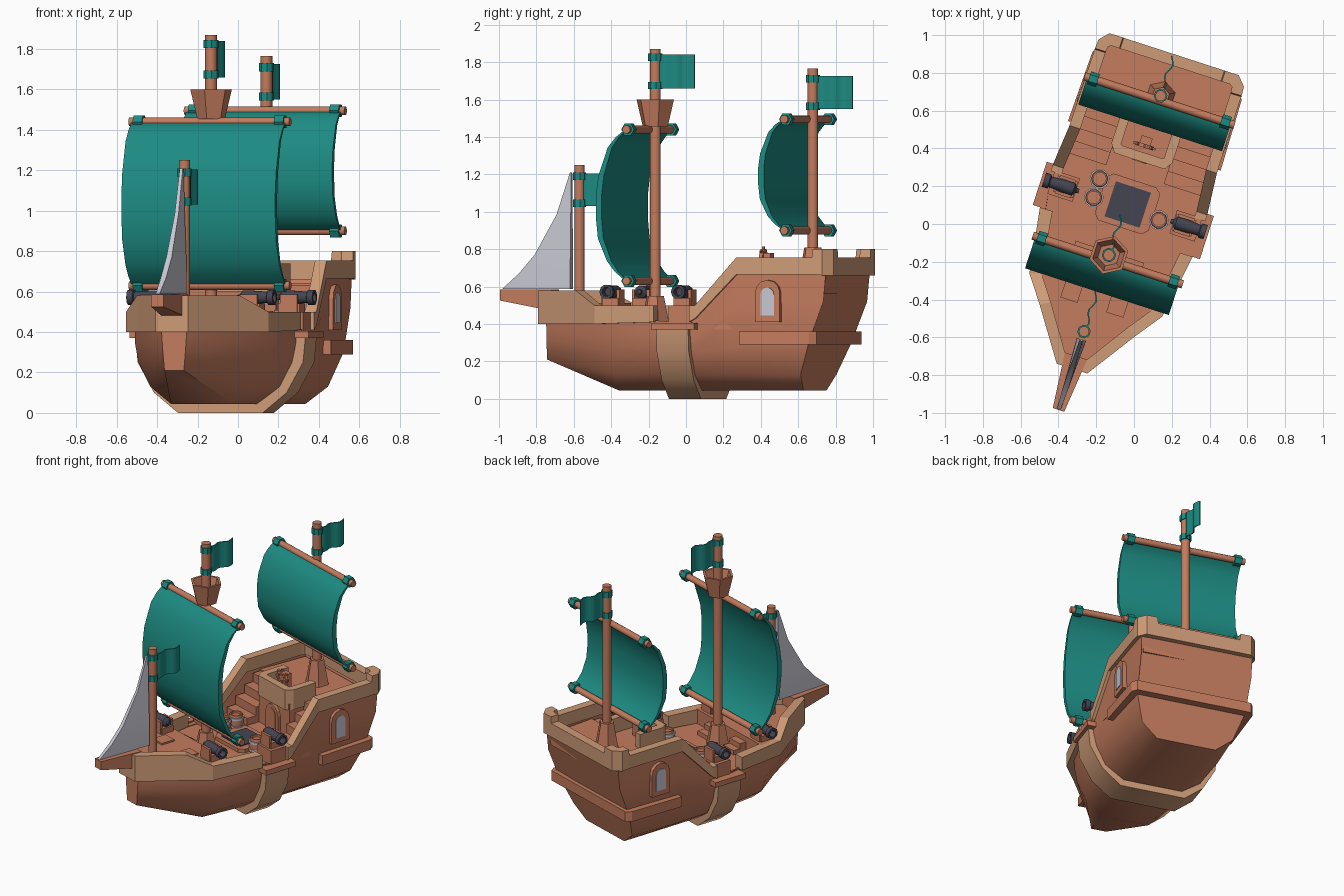
import bpy, bmesh, math
from mathutils import Matrix

if "Cube" in bpy.data.objects:
    bpy.data.objects.remove(bpy.data.objects["Cube"])

# Ship is modelled along local y (bow at -y), then turned and placed
PLACE = Matrix.Translation((-0.072, 0.024, 0)) @ Matrix.Rotation(math.radians(-18), 4, 'Z')

def material(name, r, g, b):
    m = bpy.data.materials.new(name)
    m.diffuse_color = (r, g, b, 1)
    m.use_nodes = True
    m.node_tree.nodes["Principled BSDF"].inputs["Base Color"].default_value = m.diffuse_color
    return m

WOOD = material("terracotta wood", 0.55, 0.2, 0.112)
TAN = material("tan trim", 0.62, 0.33, 0.185)
TEAL = material("teal cloth", 0.012, 0.26, 0.225)
WHITE = material("pale grey", 0.57, 0.57, 0.64)
DARK = material("dark iron", 0.06, 0.06, 0.085)
smooth = []

def skin(name, rings, mat, caps=True, loop=True, soft=False, local=None):
    """Bridge equal-length rings of points, optionally capping the ends."""
    bm = bmesh.new()
    vs = [[bm.verts.new(p) for p in r] for r in rings]
    n = len(rings[0])
    for a, b in zip(vs, vs[1:]):
        for i in range(n if loop else n - 1):
            j = (i + 1) % n
            bm.faces.new((a[i], a[j], b[j], b[i]))
    if caps:
        bm.faces.new(vs[0][::-1])
        bm.faces.new(vs[-1])
    bmesh.ops.recalc_face_normals(bm, faces=bm.faces)
    me = bpy.data.meshes.new(name)
    bm.to_mesh(me)
    bm.free()
    me.materials.append(mat)
    ob = bpy.data.objects.new(name, me)
    bpy.context.collection.objects.link(ob)
    ob.matrix_world = PLACE @ (local or Matrix())
    if soft:
        smooth.append(ob)
    return ob

def prism(name, pts, z0, z1, mat):
    return skin(name, [[(x, y, z) for x, y in pts] for z in (z0, z1)], mat)

def box(name, x0, x1, y0, y1, z0, z1, mat):
    return prism(name, [(x0, y0), (x1, y0), (x1, y1), (x0, y1)], z0, z1, mat)

def band(name, pts, mat, soft=False):
    """Wall strip; points are outer x, y, inner x, y, bottom, top."""
    return skin(name, [[(a, b, e), (a, b, f), (c, d, f), (c, d, e)] for a, b, c, d, e, f in pts], mat, soft=soft)

def mirrored(pts):
    """Half strip ending near the centreline -> full strip."""
    return pts + [(-p[0], p[1], -p[2], *p[3:]) for p in reversed(pts)]

def lathe(name, prof, mat, loc, n=10, axis='Z', soft=True):
    rot = Matrix.Rotation(math.pi / 2, 4, 'Y') if axis == 'X' else Matrix()
    rings = [[(r * math.cos(2 * math.pi * (i + .5) / n), r * math.sin(2 * math.pi * (i + .5) / n), z)
              for i in range(n)] for r, z in prof]
    return skin(name, rings, mat, soft=soft, local=Matrix.Translation(loc) @ rot)

# Hull: half sections (x, y, z) from keel to rail
sections = [
    [(.05, -.79, .21), (.055, -.79, .26), (.06, -.79, .32), (.064, -.79, .38), (.066, -.79, .44)],
    [(.16, -.35, .045), (.27, -.34, .13), (.335, -.33, .25), (.352, -.33, .34), (.355, -.33, .44)],
    [(.20, .04, .045), (.32, .04, .13), (.385, .04, .25), (.405, .04, .34), (.41, .04, .41)],
    [(.20, .15, .045), (.325, .15, .13), (.385, .15, .25), (.405, .15, .34), (.41, .15, .43)],
    [(.20, .40, .045), (.33, .40, .13), (.385, .40, .28), (.39, .40, .50), (.39, .40, .69)],
    [(.20, .70, .045), (.31, .72, .13), (.37, .785, .30), (.378, .87, .52), (.38, .885, .68)]]
skin("hull", [[(-x, y, z) for x, y, z in reversed(s)] + s for s in sections], WOOD, loop=False, soft=True)

# Decks
prism("main_deck", [(-.34, -.33), (.34, -.33), (.40, 0), (.395, .15), (.38, .55), (-.38, .55), (-.395, .15), (-.40, 0)], .37, .40, WOOD)
prism("foredeck", [(-.06, -.78), (.06, -.78), (.33, -.40), (.35, -.28), (-.35, -.28), (-.33, -.40)], .40, .50, WOOD)
prism("quarterdeck", [(-.38, .52), (.38, .52), (.36, .865), (-.36, .865)], .56, .64, WOOD)
box("cabin_back_wall", -.37, .37, .53, .56, .39, .57, WOOD)
box("cabin", -.16, .16, .345, .54, .39, .64, WOOD)

# Tan bulwarks
band("bow_rail", mirrored([
    (.425, -.07, .355, -.07, .41, .50), (.37, -.42, .31, -.40, .40, .50),
    (.268, -.56, .215, -.53, .40, .58), (.085, -.83, .055, -.77, .40, .58)]), TAN)
band("stern_rail", mirrored([
    (.43, .13, .37, .13, .41, .50), (.43, .165, .37, .165, .43, .50),
    (.41, .39, .35, .39, .665, .755), (.408, .815, .348, .815, .665, .755),
    (.408, .82, .348, .82, .665, .80), (.405, .87, .345, .85, .66, .80),
    (.36, .92, .33, .86, .66, .80), (.285, .92, .285, .86, .66, .80),
    (.28, .92, .28, .86, .66, .755)]), TAN)
band("balcony_rail", mirrored([(.17, .55, .12, .55, .60, .74), (.17, .37, .12, .38, .60, .74),
                               (.14, .325, .11, .375, .60, .74)]), TAN)
band("stern_ledge", mirrored([(.425, .41, .36, .41, .29, .36), (.415, .80, .36, .76, .29, .36),
                              (.39, .835, .33, .76, .29, .36)]), WOOD)

# Rib wrapped around the hull
half = [(.445, .40, .39, .40), (.43, .25, .37, .25), (.345, .10, .31, .15), (.22, 0, .19, .06)]
full = half + [(-a, b, -c, d) for a, b, c, d in reversed(half)]
skin("hull_rib", [[(a, -.05, b), (a, .13, b), (c, .13, d), (c, -.05, d)] for a, b, c, d in full], TAN, soft=True)

# Bowsprit
skin("bowsprit", [[(-w, y, z0), (w, y, z0), (w, y, .585), (-w, y, .585)]
                  for y, w, z0 in ((-1.06, .032, .525), (-.76, .062, .47))], WOOD)

def arch(w, z0, z1, n=6):
    """Round-topped outline in (side, z)."""
    return [(-w, z0), (w, z0)] + [(w * math.cos(math.pi * i / n), z1 - w + w * math.sin(math.pi * i / n)) for i in range(n + 1)]

for s, side in ((1, "right"), (-1, "left")):
    # Side windows
    for nm, o, x, m in (("window_frame", arch(.07, .41, .635), .41, WOOD), ("window_glass", arch(.038, .445, .595), .414, WHITE)):
        skin(f"{side}_{nm}", [[(s * xx, .565 + a, z) for a, z in o] for xx in (.37, x)], m)
    # Gun platform, stairs and foredeck steps
    box(f"{side}_gun_platform", s * .37, s * .465, -.07, .17, .37, .405, WOOD)
    for i in range(4):
        box(f"{side}_stair_{i}", s * .16, s * .375, .25 + .07 * i, .55, .39, .45 + .06 * i, WOOD)
    for i in range(2):
        box(f"{side}_foredeck_step_{i}", s * .08, s * .19, -.29, -.18 - .05 * i, .39, .43 + .035 * i, WOOD)
    box(f"{side}_foredeck_hatch", s * .08, s * .175, -.49, -.39, .49, .512, WOOD)
    # Cannons
    for y, z0, nm, x in ((.075, .40, "mid", .365), (-.35, .50, "fore", .295)):
        if z0 < .5:
            box(f"{side}_{nm}_gun_base", s * .27, s * .41, y - .065, y + .065, z0, .50, WOOD)
        box(f"{side}_{nm}_carriage", s * (x - .09), s * (x + .02), y - .045, y + .045, .50, .54, WOOD)
        for k in (-1, 1):
            box(f"{side}_{nm}_cheek", s * (x - .08), s * (x + .01), y + k * .034, y + k * .05, .50, .585, WOOD)
        lathe(f"{side}_{nm}_cannon", [(.012, s * -.11), (.014, s * -.095), (.034, s * -.08), (.036, s * -.05),
              (.029, s * .05), (.039, s * .055), (.039, s * .085), (.024, s * .085), (.022, s * .04)],
              DARK, (s * x, y, .572), axis='X')

# Cabin door
skin("door_frame", [[(a, y, z) for a, z in arch(.065, .40, .59)] for y in (.35, .325)], WOOD)
skin("door_panel", [[(a, y, z) for a, z in arch(.04, .41, .565)] for y in (.34, .321)], WOOD)

# Hatch with grating
prism("hatch_frame", [(-.14, -.01), (-.11, -.04), (.13, -.04), (.16, -.01), (.16, .19), (.13, .22), (-.11, .22), (-.14, .19)], .39, .425, WOOD)
box("hatch_grating", -.085, .11, -.01, .185, .40, .431, DARK)

# Barrels
for i, (x, y) in enumerate(((-.171, .171), (-.17, .067), (.195, .059))):
    lathe(f"barrel_{i}", [(.04, .40), (.052, .45), (.042, .505), (.034, .505), (.034, .49)], WOOD, (x, y, 0))
    for z in (.425, .48):
        lathe(f"barrel_hoop_{i}", [(.053, z - .008), (.053, z + .008)], WHITE, (x, y, 0))

# Steering wheel
box("wheel_stand", -.03, .03, .42, .46, .63, .78, WOOD)
ring = [(math.cos(math.pi * i / 4), math.sin(math.pi * i / 4)) for i in range(9)]
skin("wheel_rim", [[(r * c, y, .75 + r * q) for r, y in ((.036, .40), (.05, .40), (.05, .42), (.036, .42))]
                   for c, q in ring], WOOD, caps=False)
for k in range(4):
    skin(f"wheel_spoke_{k}", [[(x, y, z) for x, y in ((-.006, -.006), (.006, -.006), (.006, .006), (-.006, .006))]
         for z in (-.063, .063)], WOOD, local=Matrix.Translation((0, .41, .75)) @ Matrix.Rotation(k * math.pi / 4, 4, 'Y'))

# Masts with flags: name, y, foot z, top z, radius, flag bottom, flag top
for nm, y, z0, z1, r, f0, f1 in (("fore", -.624, .50, 1.25, .028, 1.03, 1.205), ("main", -.198, .40, 1.87, .03, 1.66, 1.84),
                                 ("mizzen", .688, .64, 1.765, .029, 1.55, 1.725)):
    lathe(f"{nm}_mast", [(r, z0), (r, z1)], WOOD, (0, y, 0))
    for z in (f0 + .015, f1 - .015):
        lathe(f"{nm}_flag_band", [(r + .008, z - .02), (r + .008, z + .02)], TEAL, (0, y, 0), n=8, soft=False)
    wave = [(.012 * math.sin(i * 1.3), y + .02 + .2 * i / 8) for i in range(9)]
    band(f"{nm}_flag", [(x + .004, yy, x - .004, yy, f0, f1) for x, yy in wave], TEAL, soft=True)
for nm, y, z0, z1 in (("main", -.198, .40, .55), ("mizzen", .688, .64, .81)):
    lathe(f"{nm}_mast_foot", [(.08, z0), (.075, z0 + .02), (.048, z1)], WOOD, (0, y, 0), n=6, soft=False)
lathe("crows_nest", [(.07, 1.455), (.105, 1.60), (.088, 1.60), (.06, 1.50)], WOOD, (0, -.198, 0), n=6, soft=False)

# Square sails with yards: name, y, bottom z, top z, bulge (sails thicken toward the belly)
shape = ((0, 0), (.06, .35), (.13, .62), (.28, .93), (.42, 1), (.56, 1), (.69, .92), (.88, .6), (.95, .32), (1, 0))
for nm, y, z0, z1, b in (("main", -.225, .63, 1.44, .165), ("mizzen", .662, .90, 1.495, .14)):
    rings = []
    for t, d in shape:
        yy, z, th = y - .012 - b * d, z0 + (z1 - z0) * t, .012 + .02 * d
        rings.append([(-.4, yy, z), (.4, yy, z), (.4, yy + th, z), (-.4, yy + th, z)])
    skin(f"{nm}_sail", rings, TEAL, soft=True)
    for z in (z0, z1):
        lathe(f"{nm}_yard", [(.022, -.415), (.022, .42)], WOOD, (0, y, z), axis='X')
        for x in (-.365, .37):
            lathe(f"{nm}_yard_band", [(.036, -.024), (.036, .024)], TEAL, (x, y, z), n=6, axis='X', soft=False)

# Jib
skin("jib_sail", [[(-v, a, z), (v, a, z), (w, -.668, z), (-w, -.668, z)] for z, a, w, v in
                  ((.588, -1.055, .026, .01), (.67, -.96, .026, .014), (.77, -.872, .024, .014),
                   (.985, -.75, .016, .01), (1.21, -.675, .01, .008))], WHITE, soft=True)

# Smooth shading with sharp edges kept
bpy.ops.object.select_all(action='DESELECT')
for ob in smooth:
    ob.select_set(True)
bpy.context.view_layer.objects.active = smooth[0]
bpy.ops.object.shade_smooth_by_angle(angle=math.radians(40))
